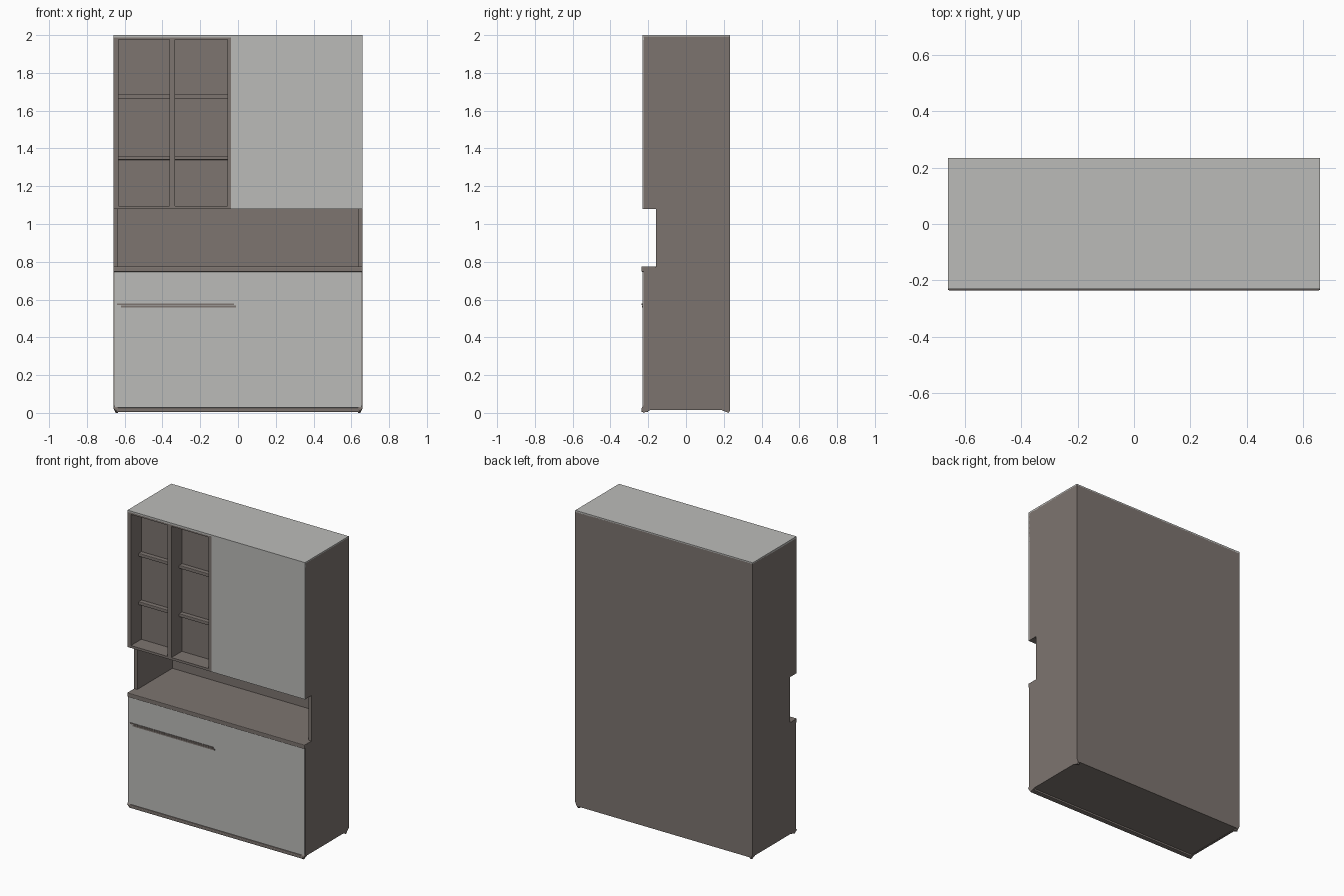
import bpy, bmesh

if "Cube" in bpy.data.objects:
    bpy.data.objects.remove(bpy.data.objects["Cube"])


def material(name, rgb):
    m = bpy.data.materials.new(name)
    m.diffuse_color = (*rgb, 1)
    m.use_nodes = True
    m.node_tree.nodes["Principled BSDF"].inputs["Base Color"].default_value = m.diffuse_color
    return m


TAUPE = material("taupe wood", (0.205, 0.176, 0.160))
GREY = material("light grey lacquer", (0.50, 0.50, 0.485))


def finish(name, bm, mat, bevel=0.0):
    bmesh.ops.recalc_face_normals(bm, faces=bm.faces)
    me = bpy.data.meshes.new(name)
    bm.to_mesh(me)
    bm.free()
    me.materials.append(mat)
    ob = bpy.data.objects.new(name, me)
    bpy.context.collection.objects.link(ob)
    if bevel:
        b = ob.modifiers.new("soft edges", 'BEVEL')
        b.width = bevel
        b.segments = 2
    return ob


def box(name, x, y, z, mat, bevel=0.0):
    bm = bmesh.new()
    bmesh.ops.create_cube(bm, size=1)
    for v in bm.verts:
        v.co = [lo + (c + 0.5) * (hi - lo) for c, (lo, hi) in zip(v.co, (x, y, z))]
    return finish(name, bm, mat, bevel)


# Side panels: notched profile with a slightly hollow foot
PROFILE = [(-0.235, 0.012), (-0.225, 0), (-0.19, 0.014), (0.19, 0.014),
           (0.224, 0), (0.234, 0.012), (0.234, 0.04), (0.234, 1.992),
           (-0.225, 1.992), (-0.225, 1.08), (-0.16, 1.08), (-0.16, 0.773),
           (-0.225, 0.773), (-0.225, 0.04), (-0.235, 0.025)]
for side, label in ((-1, "left"), (1, "right")):
    bm = bmesh.new()
    f = bm.faces.new([bm.verts.new((side * 0.66, y, z)) for y, z in PROFILE])
    ext = bmesh.ops.extrude_face_region(bm, geom=[f])["geom"]
    inner = [v for v in ext if isinstance(v, bmesh.types.BMVert)]
    for v in inner:
        v.co.x = side * 0.635
    # round in the outer lower corner
    for v in bm.verts:
        if abs(v.co.x) > 0.65 and v.co.z < 0.02:
            v.co.x = side * 0.648
    finish(label + "_side_panel", bm, TAUPE)

# Carcass
box("back_panel", (-0.636, 0.636), (0.21, 0.234), (0.014, 1.992), TAUPE)
box("lower_body", (-0.636, 0.636), (-0.222, 0.212), (0.016, 0.75), TAUPE)
box("base_strip", (-0.645, 0.645), (-0.236, -0.2), (0.004, 0.027), TAUPE, 0.006)
box("counter", (-0.636, 0.636), (-0.22, 0.212), (0.745, 0.775), TAUPE)
box("counter_lip", (-0.66, 0.66), (-0.236, -0.16), (0.747, 0.775), TAUPE, 0.004)
box("right_upper_body", (-0.05, 0.636), (-0.225, 0.212), (1.08, 1.992), TAUPE)
box("left_upper_body", (-0.636, -0.04), (-0.12, 0.212), (1.08, 1.992), TAUPE)
box("top_panel", (-0.66, 0.66), (-0.231, 0.234), (1.988, 2.0), GREY)

# Open shelf unit: frame, divider and shallow shelves
FRONT = (-0.231, -0.11)
box("shelf_left_post", (-0.66, -0.633), (-0.231, -0.22), (1.08, 1.99), TAUPE)
box("shelf_divider", (-0.363, -0.333), FRONT, (1.09, 1.985), TAUPE)
box("shelf_right_post", (-0.056, -0.036), FRONT, (1.08, 1.99), TAUPE)
box("shelf_top_rail", (-0.64, -0.04), FRONT, (1.978, 1.99), TAUPE)
box("shelf_bottom_rail", (-0.64, -0.04), FRONT, (1.08, 1.096), TAUPE)
for col, x in enumerate(((-0.636, -0.36), (-0.335, -0.05))):
    for row, z in enumerate((1.35, 1.675)):
        box(f"shelf_{col}_{row}", x, (-0.15, -0.11), (z - 0.011, z + 0.011), TAUPE, 0.004)

# Doors and lower front
box("upper_door_left", (-0.036, 0.3097), (-0.231, -0.222), (1.08, 1.99), GREY)
box("upper_door_right", (0.3103, 0.66), (-0.231, -0.222), (1.08, 1.99), GREY)
box("lower_front", (-0.655, 0.655), (-0.231, -0.221), (0.027, 0.747), GREY, 0.003)

# Long handle of two thin strips
box("handle_top", (-0.64, -0.02), (-0.235, -0.23), (0.57, 0.578), TAUPE)
box("handle_bottom", (-0.62, -0.01), (-0.234, -0.23), (0.558, 0.568), TAUPE)
